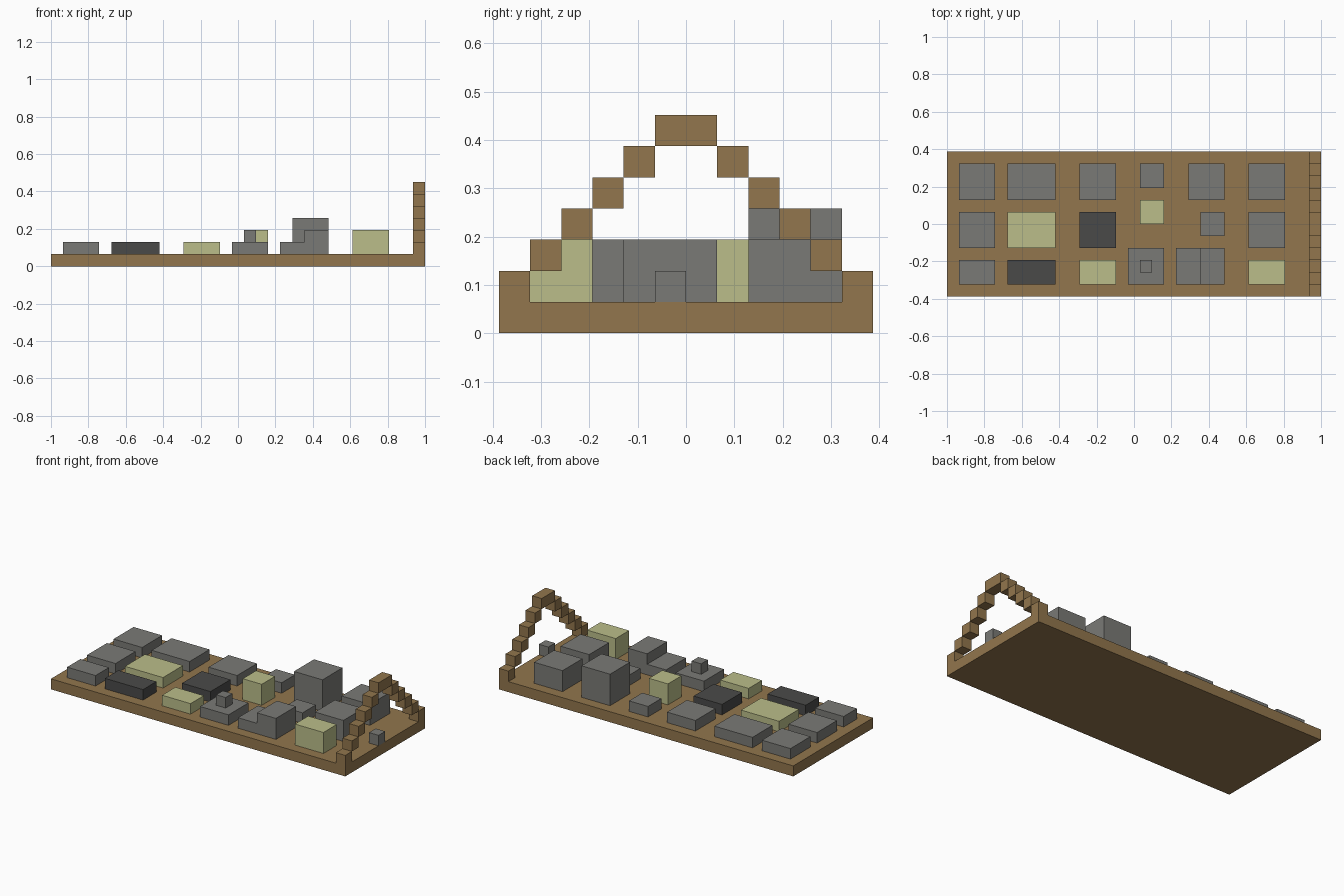
import bpy
import bmesh
from mathutils import Matrix, Vector

cube = bpy.data.objects.get("Cube")
if cube:
    bpy.data.objects.remove(cube, do_unlink=True)

LENGTH, WIDTH = 31, 12      # size of the board in grid cells
U = 2 / LENGTH              # one grid cell


def linear(c):
    c /= 255
    return c / 12.92 if c <= 0.04045 else ((c + 0.055) / 1.055) ** 2.4


def material(name, *rgb):
    mat = bpy.data.materials.new(name)
    mat.use_nodes = True
    colour = [linear(c) for c in rgb] + [1]
    mat.diffuse_color = colour
    bsdf = mat.node_tree.nodes["Principled BSDF"]
    bsdf.inputs["Base Color"].default_value = colour
    bsdf.inputs["Roughness"].default_value = 0.9
    return mat


BROWN = material("earth brown", 146, 118, 77)
GREY = material("stone grey", 122, 122, 118)
GREEN = material("pale green", 187, 190, 138)
DARK = material("dark grey", 74, 74, 73)


def add_box(bm, x0, x1, y0, y1, z0, z1):
    """Add a box given in grid cells, with the board centred on the origin."""
    size = Vector((x1 - x0, y1 - y0, z1 - z0)) * U
    centre = Vector((x0 + x1 - LENGTH, y0 + y1 - WIDTH, z0 + z1)) * U / 2
    bmesh.ops.create_cube(bm, size=1, matrix=Matrix.Translation(centre) @ Matrix.Diagonal(size.to_4d()))


def make(name, mat, *boxes):
    bm = bmesh.new()
    for box in boxes:
        add_box(bm, *box)
    mesh = bpy.data.meshes.new(name)
    bm.to_mesh(mesh)
    bm.free()
    mesh.materials.append(mat)
    obj = bpy.data.objects.new(name, mesh)
    bpy.context.collection.objects.link(obj)
    return obj


def block(name, mat, x0, x1, y0, y1, height=1):
    return make(name, mat, (x0, x1, y0, y1, 1, 1 + height))


# Board
make("base", BROWN, (0, LENGTH, 0, WIDTH, 0, 1))

# Stepped arch at the end, both halves rising to the middle
steps = []
for i in range(WIDTH // 2):
    for y in (i, WIDTH - 1 - i):
        steps.append((LENGTH - 1, LENGTH, y, y + 1, i + 1, i + 2))
make("stepped_arch", BROWN, *steps)
block("stone_under_arch", GREY, 30, 31, 5, 6)

# Back row of blocks
block("back_block_1", GREY, 1, 4, 8, 11)
block("back_block_2", GREY, 5, 9, 8, 11)
block("back_block_3", GREY, 11, 14, 8, 11)
block("back_small_block", GREY, 16, 18, 9, 11)
block("back_tower", GREY, 20, 23, 8, 11, 3)
block("back_block_4", GREY, 25, 28, 8, 11, 2)

# Middle row of blocks
block("middle_block_1", GREY, 1, 4, 4, 7)
block("middle_green_block", GREEN, 5, 9, 4, 7)
block("middle_dark_block", DARK, 11, 14, 4, 7)
block("middle_green_tower", GREEN, 16, 18, 6, 8, 2)
block("middle_small_block", GREY, 21, 23, 5, 7)
block("middle_block_2", GREY, 25, 28, 4, 7, 2)

# Front row of blocks
block("front_block_1", GREY, 1, 4, 1, 3)
block("front_dark_block", DARK, 5, 9, 1, 3)
block("front_green_block", GREEN, 11, 14, 1, 3)
make("front_block_with_chimney", GREY, (15, 18, 1, 4, 1, 2), (16, 17, 2, 3, 2, 3))
make("front_stepped_block", GREY, (19, 21, 1, 4, 1, 2), (21, 23, 1, 4, 1, 3))
block("front_green_tower", GREEN, 25, 28, 1, 3, 2)
